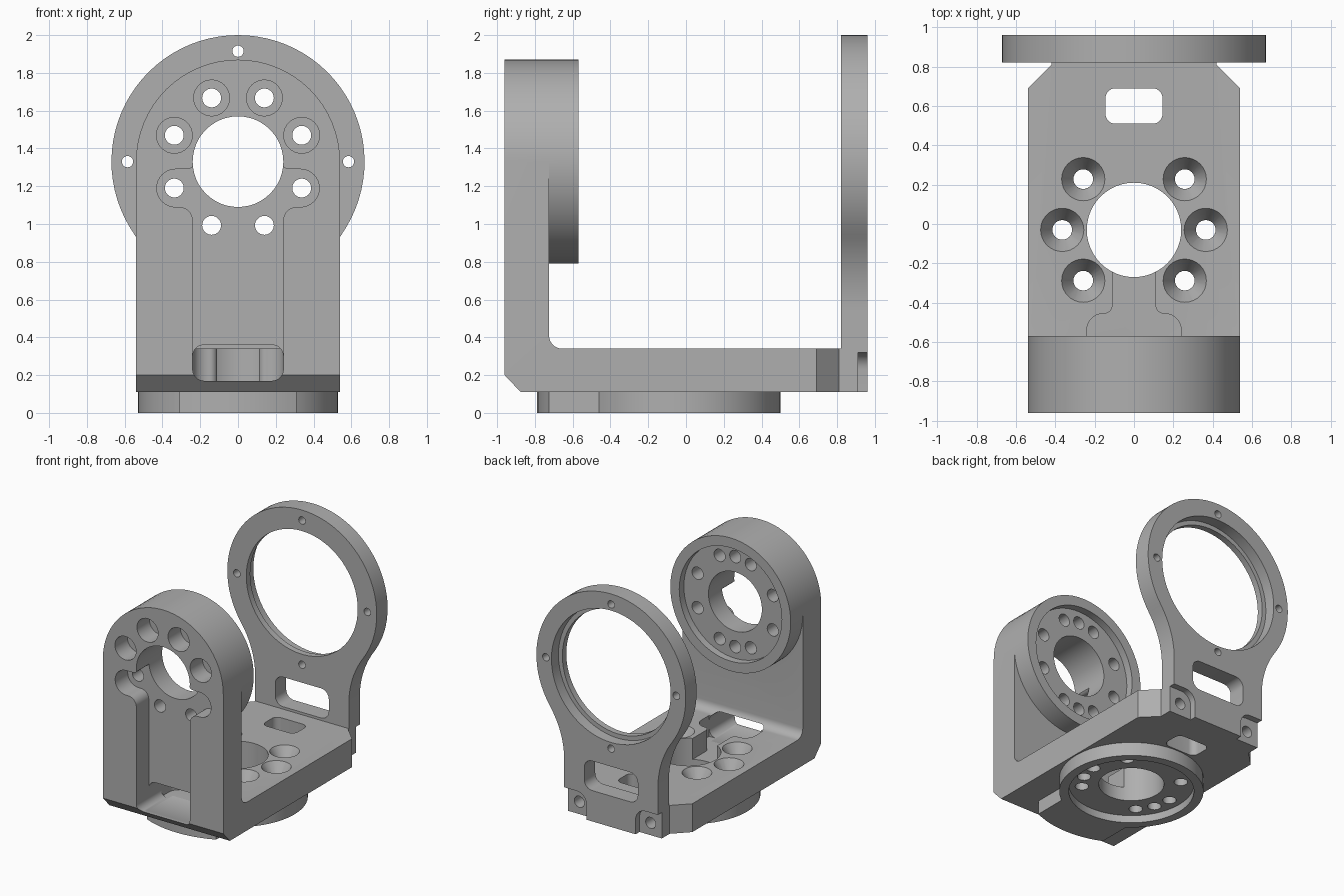
import bpy, bmesh, math
from mathutils import Vector, Matrix

cube = bpy.data.objects.get("Cube")
if cube:
    bpy.data.objects.remove(cube, do_unlink=True)

metal = bpy.data.materials.new("machined grey")
metal.use_nodes = True
GREY = (0.43, 0.43, 0.43, 1)
metal.diffuse_color = GREY
metal.node_tree.nodes["Principled BSDF"].inputs["Base Color"].default_value = GREY

AXES = {"x": lambda u, v, w: (w, u, v),
        "y": lambda u, v, w: (u, w, v),
        "z": lambda u, v, w: (u, v, w)}


def finish(name, bm):
    bmesh.ops.recalc_face_normals(bm, faces=bm.faces)
    mesh = bpy.data.meshes.new(name)
    bm.to_mesh(mesh)
    bm.free()
    mesh.materials.append(metal)
    obj = bpy.data.objects.new(name, mesh)
    bpy.context.collection.objects.link(obj)
    return obj


def prism(name, outline, axis, a, b):
    """Extrude a 2D outline along an axis from a to b."""
    bm = bmesh.new()
    place = AXES[axis]
    low = [bm.verts.new(place(u, v, a)) for u, v in outline]
    high = [bm.verts.new(place(u, v, b)) for u, v in outline]
    bm.faces.new(low)
    bm.faces.new(high)
    n = len(low)
    for i in range(n):
        j = (i + 1) % n
        bm.faces.new((low[i], low[j], high[j], high[i]))
    return finish(name, bm)


def arc(u, v, r, start, end, n):
    angles = [math.radians(start + (end - start) * i / n) for i in range(n + 1)]
    return [(u + r * math.cos(t), v + r * math.sin(t)) for t in angles]


def circle(u, v, r, n=48):
    return arc(u, v, r, 0, 360, n)[:-1]


def rounded(corners, steps=8):
    """Polygon from (u, v, radius) corners, each rounded by its radius."""
    out = []
    for i, (u, v, r) in enumerate(corners):
        p = Vector((u, v, 0))
        if r == 0:
            out.append((u, v))
            continue
        d1 = (Vector((*corners[i - 1][:2], 0)) - p).normalized()
        d2 = (Vector((*corners[(i + 1) % len(corners)][:2], 0)) - p).normalized()
        half = d1.angle(d2) / 2
        centre = p + (d1 + d2).normalized() * (r / math.sin(half))
        reach = r / math.tan(half)
        s = (p + d1 * reach - centre).normalized()
        e = (p + d2 * reach - centre).normalized()
        for k in range(steps + 1):
            q = centre + s.slerp(e, k / steps) * r
            out.append((q.x, q.y))
    return out


def mirrored(corners):
    """Close a right-hand half outline with its mirror image."""
    return corners + [(-c[0], *c[1:]) for c in reversed(corners)]


def box_outline(u, v0, v1, r):
    return rounded(mirrored([(u, v0, r), (u, v1, r)]))


def combine(target, tool, operation="DIFFERENCE"):
    tool.hide_render = True
    mod = target.modifiers.new("combine", "BOOLEAN")
    mod.operation = operation
    mod.solver = "EXACT"
    mod.object = tool
    bpy.context.view_layer.objects.active = target
    bpy.ops.object.modifier_apply(modifier=mod.name)
    bpy.data.objects.remove(tool, do_unlink=True)


def cut(target, outline, axis, a, b):
    combine(target, prism("cutter", outline, axis, a, b))


HUB_Z, HUB_Y = 1.33, -0.03   # centres of the upright and lower bearing seats
HOLES = 0.365                # bolt circle radius

# L-shaped bracket with a chamfered front lower edge
bracket = prism("bracket_body", rounded([
    (-0.875, 0.11, 0), (0.83, 0.11, 0), (0.83, 0.34, 0), (-0.725, 0.34, 0.07),
    (-0.725, HUB_Z, 0), (-0.96, HUB_Z, 0), (-0.96, 0.2, 0)]), "x", -0.54, 0.54)

# Chamfered rear corners of the base
for s in (-1, 1):
    cut(bracket, [(s * 0.54, 0.69), (s * 0.7, 0.53), (s * 0.7, 0.9),
                  (s * 0.42, 0.9), (s * 0.42, 0.81)], "z", 0, 0.5)

# Upright bearing boss and lower bearing flange with its front tab
combine(bracket, prism("boss", circle(0, HUB_Z, 0.54, 64), "y", -0.96, -0.57), "UNION")
flange = prism("flange", circle(0, HUB_Y, 0.53, 64), "z", 0, 0.14)
tab = arc(0, HUB_Y, 0.76, 246, 294, 12) + [(0.31, HUB_Y), (-0.31, HUB_Y)]
combine(flange, prism("tab", tab, "z", 0, 0.14), "UNION")
combine(bracket, flange, "UNION")

# Bearing seats and centre bores
cut(bracket, circle(0, HUB_Z, 0.46, 64), "y", -0.63, -0.5)
cut(bracket, circle(0, HUB_Y, 0.46, 64), "z", -0.1, 0.06)
cut(bracket, circle(0, HUB_Z, 0.24), "y", -1.1, -0.4)
cut(bracket, circle(0, HUB_Y, 0.24), "z", -0.1, 0.5)

# Cable pocket on the front, with side lobes round two bolts
pocket = [(0.24, 0.17, 0.06), (0.24, 1.09, 0.07), (0.43, 1.09, 0.099),
          (0.43, 1.29, 0.099), (0.24, 1.29, 0.04), (0.22, 1.36, 0)]
cut(bracket, rounded(mirrored(pocket)), "y", -1.1, -0.8)

# Cable window and channel leading to the lower bore
cut(bracket, box_outline(0.24, 0.17, 0.36, 0.06), "y", -0.9, -0.58)
channel = [(0.24, -0.64, 0), (0.24, -0.455, 0.085), (0.11, -0.455, 0.04), (0.11, -0.2, 0)]
cut(bracket, rounded(mirrored(channel)), "z", 0.17, 0.6)

# Upright bolt holes, counterbored above the pocket
for i in range(8):
    a = math.radians(22.5 + 45 * i)
    u, v = HOLES * math.cos(a), HUB_Z + HOLES * math.sin(a)
    cut(bracket, circle(u, v, 0.05, 24), "y", -1.1, -0.4)
    if i < 4:
        cut(bracket, circle(u, v, 0.095, 32), "y", -1.1, -0.8)
for s in (-1, 1):
    cut(bracket, circle(0, HUB_Z + s * HOLES, 0.05, 24), "y", -0.75, -0.4)

# Base bolt holes with countersinks, and two blind pin holes
for deg in (0, 45, 135, 180, 225, 315):
    a = math.radians(deg)
    u, v = HOLES * math.cos(a), HUB_Y + HOLES * math.sin(a)
    cut(bracket, circle(u, v, 0.05, 24), "z", -0.1, 0.5)
    bm = bmesh.new()
    bmesh.ops.create_cone(bm, cap_ends=True, segments=32, radius1=0.05, radius2=0.122,
                          depth=0.12, matrix=Matrix.Translation((u, v, 0.3)))
    combine(bracket, finish("countersink", bm))
for deg in (202.5, 337.5):
    a = math.radians(deg)
    cut(bracket, circle(HOLES * math.cos(a), HUB_Y + HOLES * math.sin(a), 0.05, 24),
        "z", -0.1, 0.16)

# Rear slot in the base
cut(bracket, box_outline(0.145, 0.51, 0.69, 0.05), "z", 0, 0.5)

# Rear ring plate with a flared neck
neck = [(0.42, 0.11)] + arc(1.12, 0.54, 0.7, 180, 144.8, 12)
crown = arc(0, HUB_Z, 0.67, -35.2, 215.2, 56)[1:-1]
left = [(-u, v) for u, v in reversed(neck)]
ring = prism("rear_ring_plate", neck + crown + left, "y", 0.82, 0.96)
cut(ring, circle(0, HUB_Z, 0.5, 64), "y", 0.7, 1.1)
cut(ring, circle(0, HUB_Z, 0.535, 64), "y", 0.87, 1.1)
cut(ring, box_outline(0.24, 0.36, 0.6, 0.07), "y", 0.7, 1.1)
for i in range(4):
    a = math.radians(90 * i)
    cut(ring, circle(0.585 * math.cos(a), HUB_Z + 0.585 * math.sin(a), 0.03, 20),
        "y", 0.7, 1.1)

# Screw recesses in the lower corners of the ring plate
for s in (-1, 1):
    recess = [(s * 0.22, 0, 0), (s * 0.22, 0.32, 0.09), (s * 0.6, 0.32, 0), (s * 0.6, 0, 0)]
    cut(ring, rounded(recess), "y", 0.91, 1.1)
    for part in (ring, bracket):
        cut(part, circle(s * 0.32, 0.21, 0.045, 24), "y", 0.6, 1.1)

# Smooth the curved walls, keep machined edges crisp
for obj in (bracket, ring):
    bpy.ops.object.select_all(action="DESELECT")
    obj.select_set(True)
    bpy.context.view_layer.objects.active = obj
    bpy.ops.object.shade_smooth_by_angle(angle=math.radians(30))
